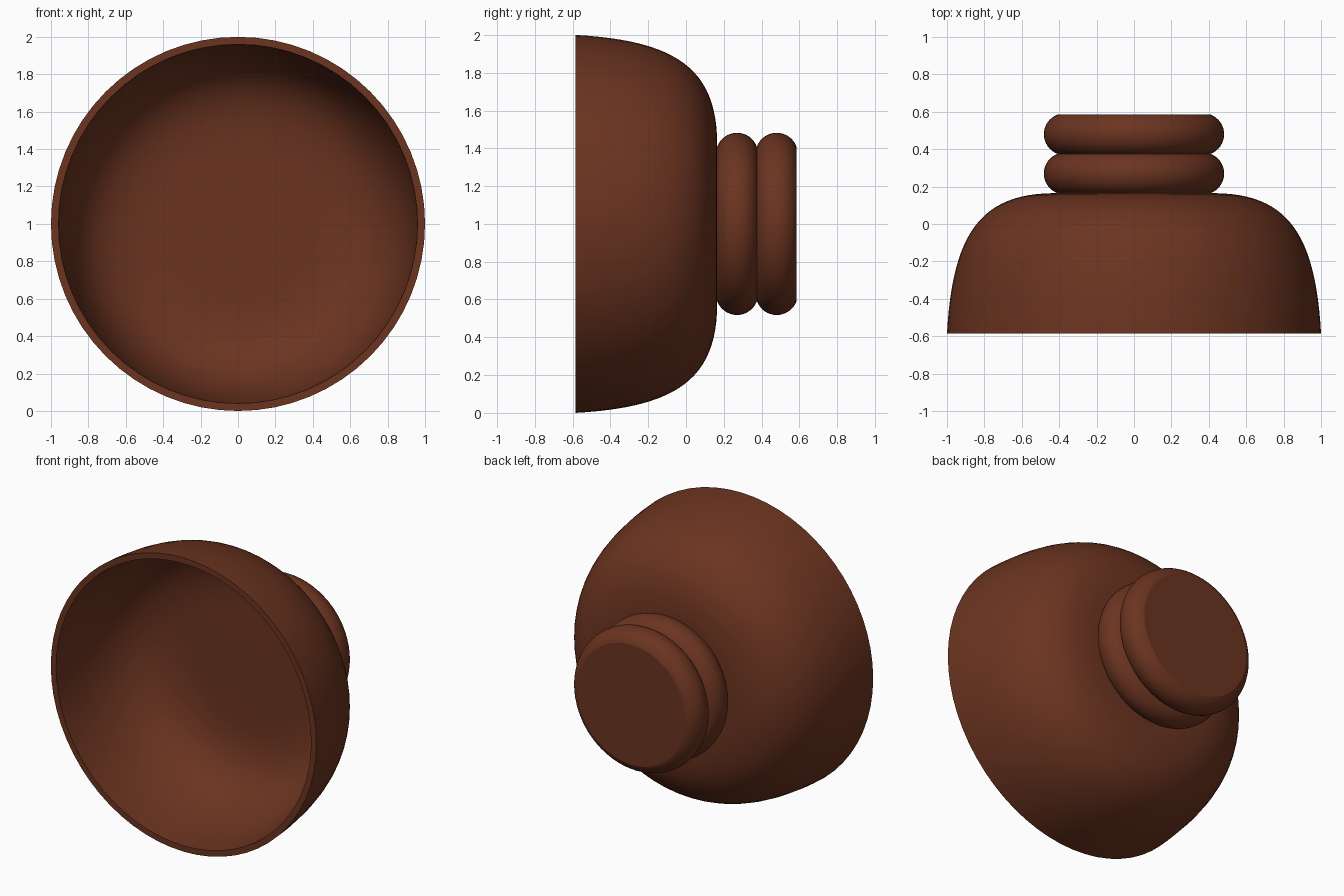
import bpy, bmesh, math

if "Cube" in bpy.data.objects:
    bpy.data.objects.remove(bpy.data.objects["Cube"])

SEGMENTS = 64
AXIS_Z = 1.0

rubber = bpy.data.materials.new("brown_rubber")
rubber.diffuse_color = (0.147, 0.034, 0.0145, 1)
rubber.use_nodes = True
rubber.node_tree.nodes["Principled BSDF"].inputs["Base Color"].default_value = rubber.diffuse_color


def lathe(name, profile):
    """Spin (radius, y) points round the horizontal axis at z = AXIS_Z."""
    bm = bmesh.new()
    verts = [bm.verts.new((r, y, AXIS_Z)) for r, y in profile]
    edges = [bm.edges.new(pair) for pair in zip(verts, verts[1:])]
    bmesh.ops.spin(bm, geom=verts + edges, cent=(0, 0, AXIS_Z), axis=(0, 1, 0),
                   angle=math.tau, steps=SEGMENTS, use_duplicate=False)
    bmesh.ops.remove_doubles(bm, verts=bm.verts, dist=1e-4)
    bmesh.ops.recalc_face_normals(bm, faces=bm.faces)
    mesh = bpy.data.meshes.new(name)
    bm.to_mesh(mesh)
    bm.free()
    mesh.materials.append(rubber)
    obj = bpy.data.objects.new(name, mesh)
    bpy.context.collection.objects.link(obj)
    bpy.ops.object.select_all(action="DESELECT")
    obj.select_set(True)
    bpy.context.view_layer.objects.active = obj
    bpy.ops.object.shade_smooth_by_angle(angle=math.radians(15))
    return obj


def bezier(p0, p1, p2, p3, steps=24):
    """Points along a cubic curve."""
    points = []
    for i in range(steps + 1):
        t = i / steps
        w = ((1 - t) ** 3, 3 * t * (1 - t) ** 2, 3 * t * t * (1 - t), t ** 3)
        points.append(tuple(sum(k * p[axis] for k, p in zip(w, (p0, p1, p2, p3)))
                            for axis in (0, 1)))
    return points


# Hollow cup walls, each running from the rim to the flat crown
outer = bezier((1.0, -0.585), (0.97, -0.05), (0.82, 0.165), (0.42, 0.165))
inner = bezier((0.96, -0.585), (0.93, -0.07), (0.80, 0.125), (0.42, 0.125))

# Neck: two rounded collars with a flat end
TUBE, CORE = 0.112, 0.37
neck = []
for centre in (0.270, 0.480):
    for i in range(17):
        a = math.radians(-70 + 140 * i / 16)
        neck.append((CORE + TUBE * math.cos(a), centre + TUBE * math.sin(a)))

# One rubber skin: inner floor, inner wall, rim, outer wall, collars, end cap
lathe("rubber_cup_and_neck",
      [(0, 0.125)] + inner[::-1] + outer + neck + [(0, neck[-1][1])])
